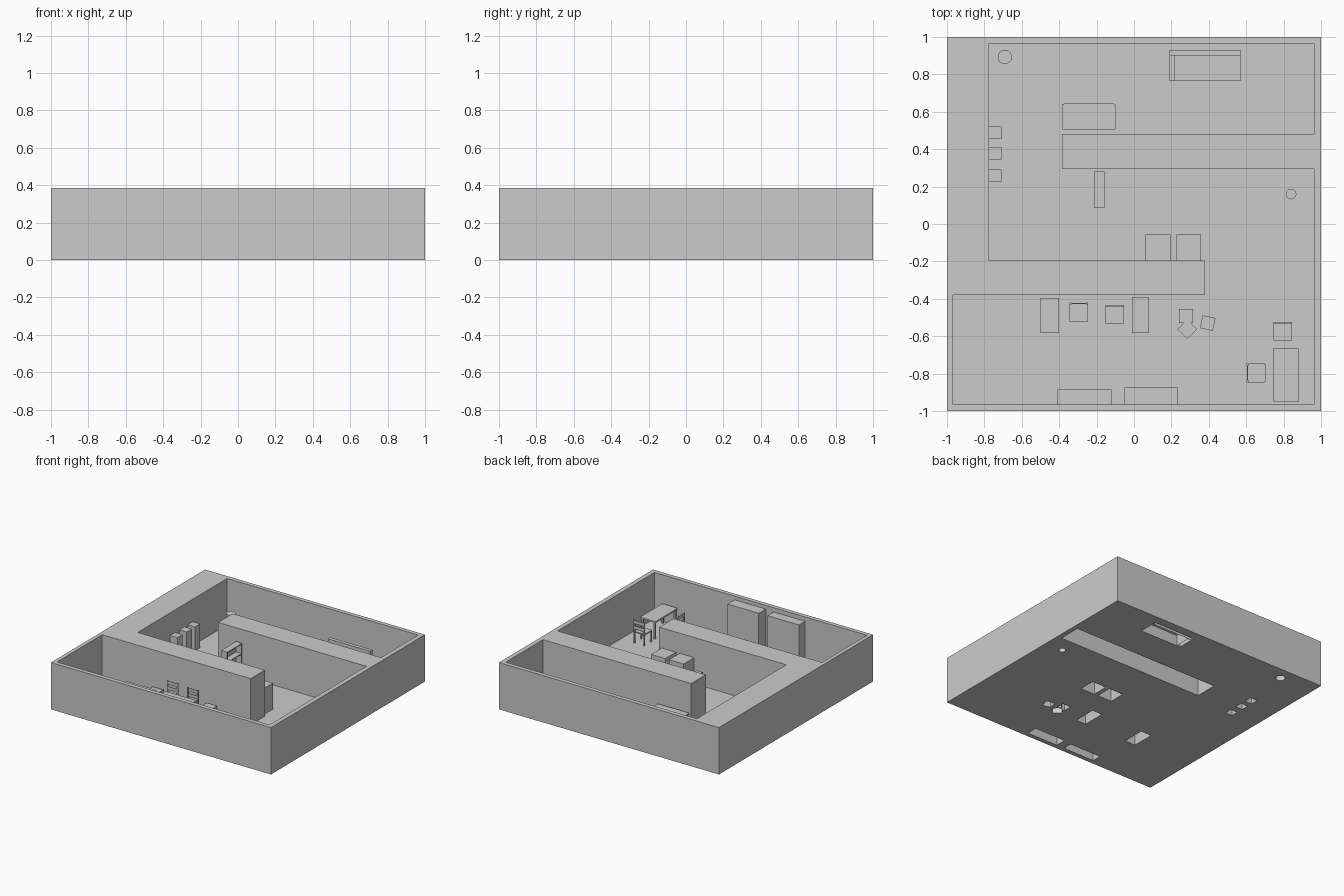
import bpy, bmesh, math
from mathutils import Matrix, Vector

if "Cube" in bpy.data.objects:
    bpy.data.objects.remove(bpy.data.objects["Cube"])

FLOOR = 0.005
cutters = []


def prism(name, pts, z0, z1, open_bottom=False):
    bm = bmesh.new()
    lo = [bm.verts.new((x, y, z0)) for x, y in pts]
    hi = [bm.verts.new((x, y, z1)) for x, y in pts]
    n = len(pts)
    bm.faces.new(hi)
    bottom = bm.faces.new(lo)
    for i in range(n):
        j = (i + 1) % n
        bm.faces.new((lo[i], lo[j], hi[j], hi[i]))
    bmesh.ops.recalc_face_normals(bm, faces=bm.faces[:])
    if open_bottom:
        bm.faces.remove(bottom)
    me = bpy.data.meshes.new(name)
    bm.to_mesh(me)
    bm.free()
    ob = bpy.data.objects.new(name, me)
    bpy.context.collection.objects.link(ob)
    return ob


def rect(x0, x1, y0, y1):
    return [(x0, y0), (x1, y0), (x1, y1), (x0, y1)]


def turned(cx, cy, w, d, deg):
    a = math.radians(deg)
    return [(cx + x * math.cos(a) - y * math.sin(a), cy + x * math.sin(a) + y * math.cos(a))
            for x, y in rect(-w / 2, w / 2, -d / 2, d / 2)]


def circle(cx, cy, r, n=24):
    return [(cx + r * math.cos(math.tau * i / n), cy + r * math.sin(math.tau * i / n)) for i in range(n)]


def rounded(x0, x1, y0, y1, r):
    pts = []
    for k, (cx, cy) in enumerate(rect(x0 + r, x1 - r, y0 + r, y1 - r)):
        for i in range(4):
            a = math.pi + k * math.pi / 2 + i * math.pi / 6
            pts.append((cx + r * math.cos(a), cy + r * math.sin(a)))
    return pts


def cut(pts, top):
    # slightly inset opening cut up from below the floor
    cx = sum(p[0] for p in pts) / len(pts)
    cy = sum(p[1] for p in pts) / len(pts)
    inset = [(x - math.copysign(0.001, x - cx), y - math.copysign(0.001, y - cy)) for x, y in pts]
    ob = prism("opening_cutter", inset, -0.05, top)
    ob.hide_render = True
    cutters.append(ob)


def hollow(name, pts, h):
    # furniture shell standing over an opening in the floor
    prism(name, pts, 0.002, h, open_bottom=True)
    cut(pts, 0.02)


# Building: solid block with one winding room carved out
house = prism("house", rect(-1, 1, -1, 1), 0, 0.385)
room = [(-.775, .965), (.962, .965), (.962, .482), (-.385, .482), (-.385, .293), (.962, .293),
        (.962, -.965), (-.968, -.965), (-.968, -.38), (.38, -.38), (.38, -.195), (-.775, -.195)]
room_cutter = prism("room_cutter", room, FLOOR, 0.5)
room_cutter.hide_render = True
cutters.append(room_cutter)
# hollow dividing wall
cut(rect(-.384, .961, .294, .481), 0.383)

# Wardrobes and low cabinets
for name, r, h in (
    ("tall_cupboard", (-.05, .235, -.964, -.873), .355),
    ("tall_cupboard", (-.408, -.12, -.964, -.885), .35),
    ("cabinet", (.062, .194, -.194, -.057), .22),
    ("cabinet", (.228, .358, -.194, -.057), .22),
    ("low_bench", (-.5, -.402, -.583, -.395), .09),
    ("low_bench", (-.012, .08, -.583, -.39), .085),
):
    hollow(name, rect(*r), h)

# Three pedestals on the left wall
for y in (.258, .378, .488):
    hollow("pedestal", rect(-.774, -.708, y - .033, y + .033), .2)

# Round bins
hollow("round_stand", circle(-.69, .893, .038), .15)
hollow("round_bin", circle(.84, .16, .028), .1)

# Small crates in a loose heap
for x, y, s, a in ((.278, -.492, .074, 0), (.285, -.562, .074, 45), (.394, -.53, .07, -12)):
    hollow("crate", turned(x, y, s, s, a), .06)

# Sofa with back and one arm
prism("sofa_seat", rect(.22, .57, .765, .9), .002, .09, True)
prism("sofa_back", rect(.19, .57, .9, .93), .002, .172, True)
prism("sofa_arm", rect(.19, .22, .765, .9), .002, .125, True)
cut(rect(.19, .57, .765, .93), .02)


# Tables on four legs
def table(x0, x1, y0, y1, h):
    prism("table_top", rounded(x0, x1, y0, y1, .01), h - .012, h)
    for x in (x0 + .015, x1 - .015):
        for y in (y0 + .015, y1 - .015):
            prism("table_leg", rect(x - .007, x + .007, y - .007, y + .007), FLOOR, h - .012)


table(-.385, -.098, .503, .643, .15)
table(.742, .882, -.953, -.662, .155)


# Chairs: built with the back toward +y, then turned
def chair(cx, cy, deg):
    parts = [prism("chair_seat", rounded(-.05, .05, -.05, .045, .008), .09, .1)]
    for x in (-.045, .045):
        parts.append(prism("chair_front_leg", rect(x - .005, x + .005, -.048, -.038), FLOOR, .09))
        parts.append(prism("chair_back_post", rect(x - .005, x + .005, .041, .051), FLOOR, .195))
    for z in (.12, .165):
        parts.append(prism("chair_back_slat", rect(-.042, .042, .043, .049), z, z + .026))
    m = Matrix.Translation(Vector((cx, cy, 0))) @ Matrix.Rotation(math.radians(deg), 4, 'Z')
    for p in parts:
        p.data.transform(m)


for c in ((-.295, -.472, 0), (-.103, -.483, 0), (.795, -.575, 0), (.653, -.797, 90)):
    chair(*c)

# Open shelf unit facing right
x0, x1, y0, y1, top = -.213, -.158, .085, .28, .28
prism("shelf_back", rect(x0, x0 + .006, y0, y1), FLOOR, top)
for y in (y0, y1 - .008):
    prism("shelf_side", rect(x0, x1, y, y + .008), FLOOR, top)
for z in (.02, .105, .19, top - .008):
    prism("shelf_board", rect(x0, x1, y0, y1), z, z + .008)

# Carve the building
for c in cutters:
    mod = house.modifiers.new("carve", 'BOOLEAN')
    mod.operation = 'DIFFERENCE'
    mod.solver = 'EXACT'
    mod.object = c
bpy.context.view_layer.objects.active = house
for mod in list(house.modifiers):
    bpy.ops.object.modifier_apply(modifier=mod.name)
for c in cutters:
    bpy.data.objects.remove(c)
